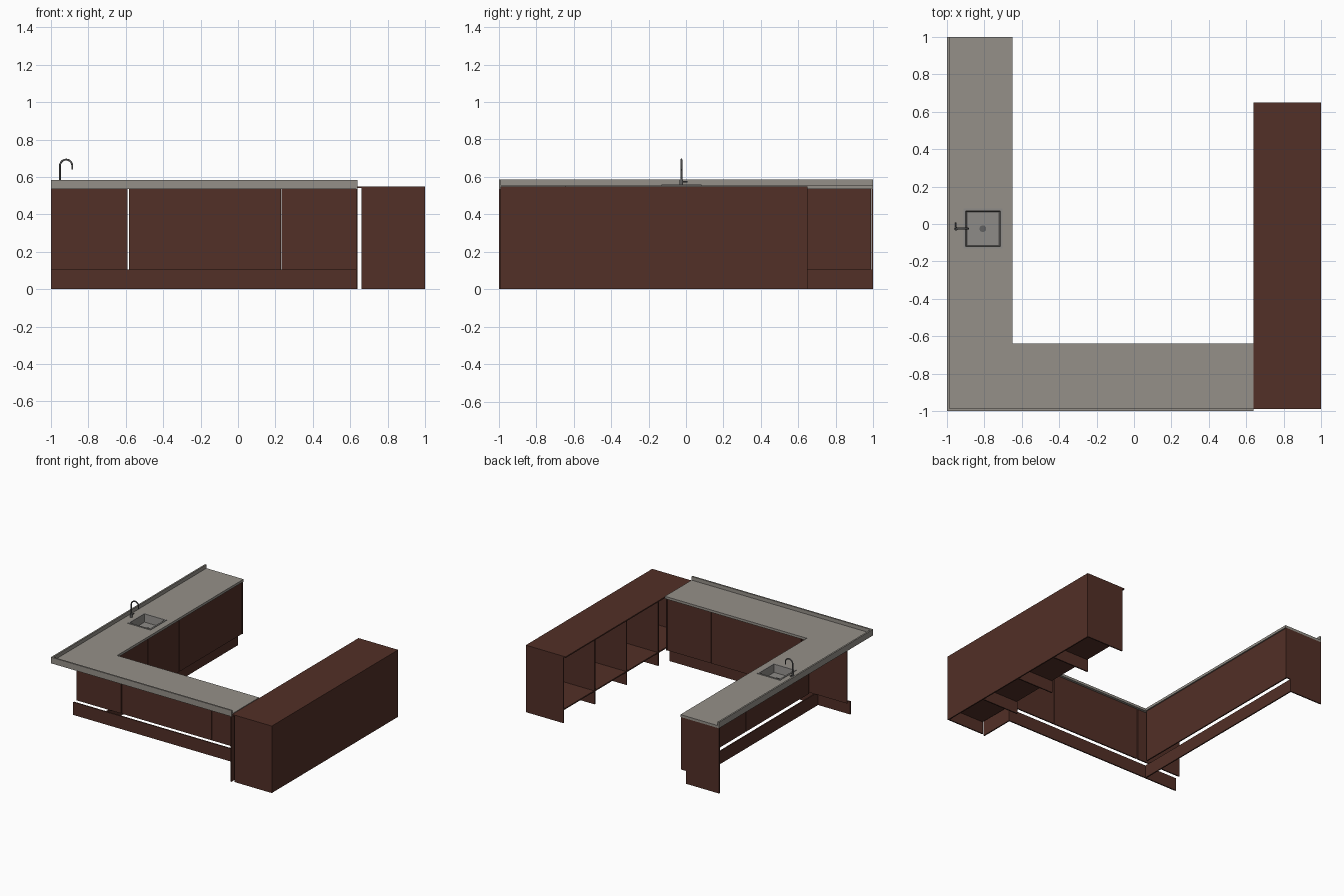
import bpy, bmesh, math
from mathutils import Vector

if "Cube" in bpy.data.objects:
    bpy.data.objects.remove(bpy.data.objects["Cube"])


def material(name, rgb):
    m = bpy.data.materials.new(name)
    m.diffuse_color = (*rgb, 1)
    m.use_nodes = True
    m.node_tree.nodes["Principled BSDF"].inputs["Base Color"].default_value = m.diffuse_color
    return m


WOOD = material("dark_red_wood", (0.085, 0.029, 0.020))
STONE = material("grey_stone", (0.30, 0.28, 0.25))
SINK = material("sink_grey", (0.27, 0.26, 0.245))
METAL = material("dark_metal", (0.12, 0.12, 0.12))


def finish(name, bm, mat):
    bmesh.ops.recalc_face_normals(bm, faces=bm.faces)
    me = bpy.data.meshes.new(name)
    bm.to_mesh(me)
    bm.free()
    me.materials.append(mat)
    ob = bpy.data.objects.new(name, me)
    bpy.context.collection.objects.link(ob)
    return ob


def box(name, x, y, z, mat=WOOD):
    bm = bmesh.new()
    bmesh.ops.create_cube(bm, size=1)
    for v in bm.verts:
        v.co = Vector([(r[0] + r[1]) / 2 + c * (r[1] - r[0]) for r, c in zip((x, y, z), v.co)])
    return finish(name, bm, mat)


def prism(name, pts, offset, mat=WOOD):
    # extrude a planar outline along an offset
    bm = bmesh.new()
    f = bm.faces.new([bm.verts.new(p) for p in pts])
    r = bmesh.ops.extrude_face_region(bm, geom=[f])
    bmesh.ops.translate(bm, vec=offset, verts=[e for e in r["geom"] if isinstance(e, bmesh.types.BMVert)])
    return finish(name, bm, mat)


def cylinder(name, r, depth, loc, mat=METAL, rot=(0, 0, 0)):
    bpy.ops.mesh.primitive_cylinder_add(vertices=20, radius=r, depth=depth, location=loc, rotation=rot)
    ob = bpy.context.object
    ob.name = name
    ob.data.materials.append(mat)
    bpy.ops.object.shade_smooth_by_angle()


KICK, UNDER, TOP, G = 0.105, 0.535, 0.555, 0.003

# left wing fronts and kick board
for i, (a, b) in enumerate([(-0.64, -0.23), (-0.23, 0.18), (0.18, 0.99)]):
    box(f"left_front_{i}", (-0.67, -0.66), (a + G / 2, b - G / 2), (KICK, UNDER))
box("left_kick", (-0.71, -0.70), (-0.70, 0.99), (0, KICK))

# front wing fronts and kick board
for i, (a, b) in enumerate([(-1, -0.592), (-0.584, 0.23), (0.233, 0.63)]):
    box(f"front_wing_front_{i}", (a, b), (-0.67, -0.66), (KICK, UNDER))
box("front_wing_kick", (-1, 0.63), (-0.71, -0.70), (0, KICK))

# end panels with a toe notch
notch = [(-1, 0), (-0.70, 0), (-0.70, KICK), (-0.655, KICK), (-0.655, UNDER), (-1, UNDER)]
prism("left_end_panel", [(d, 0.99, z) for d, z in notch], (0, 0.01, 0))
prism("front_wing_end_panel", [(0.63, d, z) for d, z in notch], (0.01, 0, 0))

# L-shaped worktop, built from strips around the sink opening
SX, SY = (-0.91, -0.705), (-0.13, 0.08)
IN = -0.65
box("worktop_front", (-1, 0.64), (-1, -0.64), (UNDER, TOP), STONE)
box("worktop_left_near", (-1, IN), (-0.64, SY[0]), (UNDER, TOP), STONE)
box("worktop_left_far", (-1, IN), (SY[1], 1), (UNDER, TOP), STONE)
box("worktop_behind_sink", (-1, SX[0]), SY, (UNDER, TOP), STONE)
box("worktop_before_sink", (SX[1], IN), SY, (UNDER, TOP), STONE)

# upstands on the wall sides
box("upstand_left", (-1, -0.987), (-1, 1), (UNDER, 0.585), STONE)
box("upstand_front", (-0.987, 0.64), (-1, -0.987), (UNDER, 0.585), STONE)

# sink basin with rim
bm = bmesh.new()


def ring(inset, z):
    x0, x1, y0, y1 = SX[0] + inset, SX[1] - inset, SY[0] + inset, SY[1] - inset
    return [bm.verts.new(p) for p in ((x0, y0, z), (x1, y0, z), (x1, y1, z), (x0, y1, z))]


rings = [ring(*p) for p in ((-0.002, 0.55), (-0.002, 0.559), (0.010, 0.559), (0.016, 0.495))]
for a, b in zip(rings, rings[1:]):
    for i in range(4):
        bm.faces.new((a[i], a[(i + 1) % 4], b[(i + 1) % 4], b[i]))
bm.faces.new(rings[-1])
finish("sink_basin", bm, SINK)
cylinder("sink_drain", 0.018, 0.006, (-0.808, -0.025, 0.497))

# gooseneck tap
FX, FY, R = -0.952, -0.025, 0.033
path = [(FX, FY, TOP), (FX, FY, 0.62)]
path += [(FX + R - R * math.cos(t * math.pi / 10), FY, 0.66 + R * math.sin(t * math.pi / 10)) for t in range(11)]
path += [(FX + 2 * R, FY, 0.64)]
cu = bpy.data.curves.new("tap_neck", "CURVE")
cu.dimensions = "3D"
cu.bevel_depth = 0.005
cu.bevel_resolution = 2
cu.use_fill_caps = True
sp = cu.splines.new("POLY")
sp.points.add(len(path) - 1)
for p, c in zip(sp.points, path):
    p.co = (*c, 1)
cu.materials.append(METAL)
bpy.context.collection.objects.link(bpy.data.objects.new("tap_neck", cu))
cylinder("tap_base", 0.010, 0.03, (FX, FY, TOP + 0.015))
cylinder("tap_lever", 0.004, 0.03, (FX, FY + 0.018, TOP + 0.018), rot=(math.pi / 2, 0, 0))

# right bar unit: top, closed outer side, dividers and base shelf, open inwards
box("bar_top", (0.64, 1), (-0.99, 0.65), (0.54, 0.55))
box("bar_outer_panel", (0.99, 1), (-0.99, 0.65), (0, 0.54))
for i, y in enumerate((-0.99, -0.59, -0.18, 0.235, 0.64)):
    box(f"bar_divider_{i}", (0.66, 0.99), (y, y + 0.01), (0, 0.54))
box("bar_shelf", (0.665, 0.99), (-0.98, 0.64), (0.10, 0.11))
